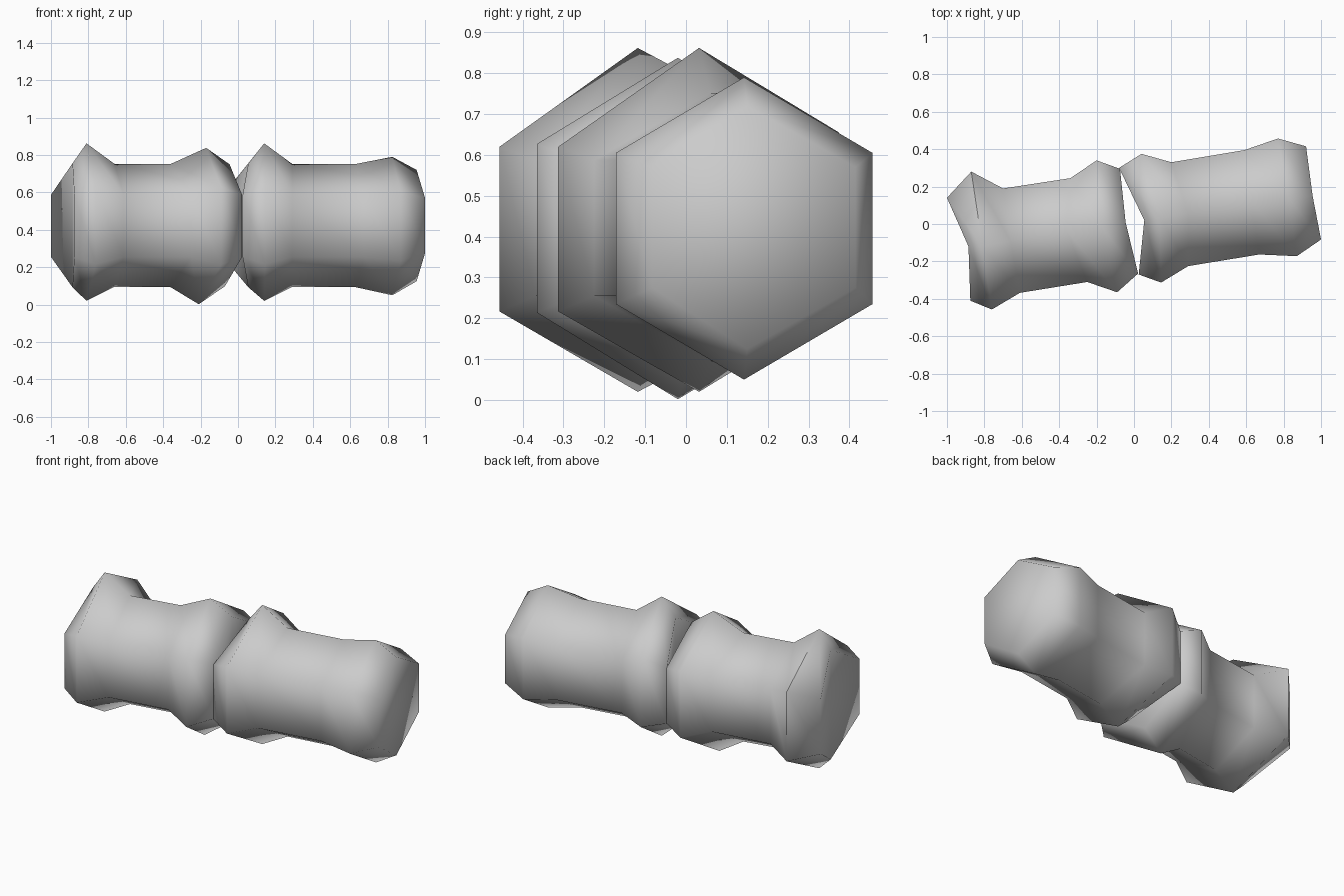
import bpy, bmesh, math

# Single stone grey used everywhere
grey = bpy.data.materials.new("stone_grey")
grey.diffuse_color = (0.6, 0.6, 0.6, 1)

# Each ring: front (x, y), back (x, y), top (x, y, z), bottom (x, z), front z pair, back z pair
SIDE = (0.255, 0.587)
BULGE = (0.217, 0.62)
LEFT = [
    ((-0.875, -0.41), (-1.00, 0.14), (-0.885, -0.12, 0.755), (-0.885, 0.093), SIDE, SIDE),
    ((-0.76, -0.457), (-0.87, 0.28), (-0.81, -0.118, 0.862), (-0.81, 0.02), BULGE, (0.23, 0.65)),
    ((-0.61, -0.368), (-0.70, 0.19), (-0.66, -0.09, 0.752), (-0.66, 0.095), SIDE, SIDE),
    ((-0.25, -0.31), (-0.34, 0.245), (-0.36, -0.035, 0.752), (-0.36, 0.093), SIDE, SIDE),
    ((-0.09, -0.365), (-0.20, 0.34), (-0.17, -0.02, 0.838), (-0.21, 0.002), (0.214, 0.627), BULGE),
    ((0.022, -0.265), (-0.075, 0.295), (-0.045, 0.01, 0.75), (-0.07, 0.098), SIDE, SIDE),
]
RIGHT = [
    ((0.025, -0.27), (-0.08, 0.30), (0.055, 0.02, 0.755), (0.055, 0.093), SIDE, SIDE),
    ((0.145, -0.313), (0.04, 0.375), (0.14, 0.032, 0.862), (0.14, 0.02), BULGE, (0.23, 0.655)),
    ((0.29, -0.225), (0.20, 0.33), (0.29, 0.06, 0.752), (0.29, 0.095), SIDE, SIDE),
    ((0.67, -0.163), (0.59, 0.395), (0.63, 0.115, 0.752), (0.63, 0.093), SIDE, SIDE),
    ((0.87, -0.172), (0.77, 0.457), (0.825, 0.142, 0.79), (0.825, 0.05), (0.235, 0.605), (0.235, 0.605)),
    ((1.00, -0.083), (0.92, 0.415), (0.955, 0.15, 0.72), (0.955, 0.125), (0.275, 0.57), (0.275, 0.57)),
]


def segment(name, rings):
    """Loft six-sided rings into one closed, flared segment."""
    bm = bmesh.new()
    loops = []
    for front, back, top, bottom, fz, bz in rings:
        pts = [top, (*front, fz[1]), (*front, fz[0]),
               (bottom[0], top[1], bottom[1]), (*back, bz[0]), (*back, bz[1])]
        loops.append([bm.verts.new(p) for p in pts])
    for a, b in zip(loops, loops[1:]):
        for i in range(6):
            j = (i + 1) % 6
            bm.faces.new((a[i], a[j], b[j], b[i]))
    # End caps folded along the vertical centre line
    for r in (loops[0], loops[-1]):
        bm.faces.new((r[0], r[1], r[2], r[3]))
        bm.faces.new((r[0], r[3], r[4], r[5]))
    bmesh.ops.recalc_face_normals(bm, faces=bm.faces)
    mesh = bpy.data.meshes.new(name)
    bm.to_mesh(mesh)
    bm.free()
    mesh.materials.append(grey)
    obj = bpy.data.objects.new(name, mesh)
    bpy.context.collection.objects.link(obj)
    bpy.ops.object.select_all(action='DESELECT')
    obj.select_set(True)
    bpy.context.view_layer.objects.active = obj
    bpy.ops.object.shade_smooth_by_angle(angle=math.radians(68))


segment("left_segment", LEFT)
segment("right_segment", RIGHT)
